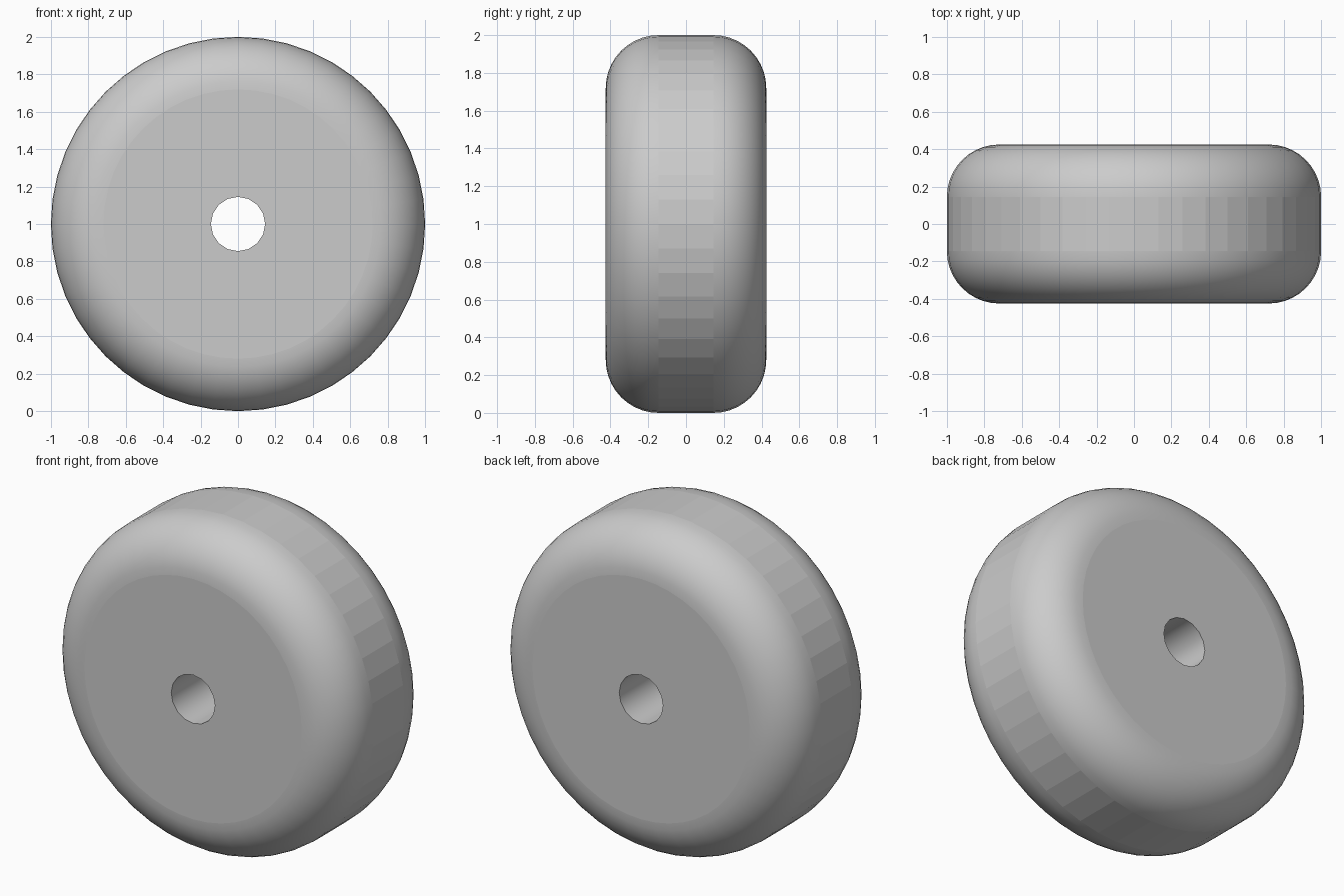
import bpy
import bmesh
from math import radians
from mathutils import Matrix

RADIUS, HALF_WIDTH, FILLET, HOLE = 1.0, 0.425, 0.28, 0.145

cube = bpy.data.objects.get("Cube")
if cube:
    bpy.data.objects.remove(cube, do_unlink=True)

grey = bpy.data.materials.new("plain grey")
grey.use_nodes = True
colour = (0.6, 0.6, 0.6, 1)
grey.diffuse_color = colour
grey.node_tree.nodes["Principled BSDF"].inputs["Base Color"].default_value = colour


def disc(name, sides, radius, depth, fillet=0):
    """Cylinder lying along y, with optionally rounded rims."""
    bm = bmesh.new()
    bmesh.ops.create_cone(bm, cap_ends=True, segments=sides, radius1=radius,
                          radius2=radius, depth=depth,
                          matrix=Matrix.Rotation(radians(90), 4, "X"))
    if fillet:
        rims = [e for e in bm.edges if abs(e.verts[0].co.y - e.verts[1].co.y) < 1e-4]
        bmesh.ops.bevel(bm, geom=rims, offset=fillet, segments=10, profile=0.5,
                        affect="EDGES", clamp_overlap=False)
    bm.normal_update()
    # Rounded shoulders are smooth; tread facets and side faces are flat
    for f in bm.faces:
        f.smooth = not fillet or 0.02 < abs(f.normal.y) < 0.999
    mesh = bpy.data.meshes.new(name)
    bm.to_mesh(mesh)
    bm.free()
    mesh.materials.append(grey)
    obj = bpy.data.objects.new(name, mesh)
    obj.location.z = RADIUS
    bpy.context.collection.objects.link(obj)
    return obj


# Wheel body and the cutter for its axle hole
wheel = disc("wheel", 48, RADIUS, HALF_WIDTH * 2, FILLET)
cutter = disc("axle_hole_cutter", 16, HOLE, HALF_WIDTH * 3)
cutter.hide_render = True

# Bore the hole, then drop the cutter
bore = wheel.modifiers.new("axle hole", "BOOLEAN")
bore.operation = "DIFFERENCE"
bore.solver = "EXACT"
bore.object = cutter
bpy.context.view_layer.objects.active = wheel
wheel.select_set(True)
bpy.ops.object.modifier_apply(modifier=bore.name)
bpy.data.objects.remove(cutter, do_unlink=True)

# Crisp edge where the hole meets the side faces
for e in wheel.data.edges:
    a, b = (wheel.data.vertices[i].co for i in e.vertices)
    if max(a.xz.length, b.xz.length) < HOLE * 1.1 and abs(a.y - b.y) < 1e-4:
        e.use_edge_sharp = True
